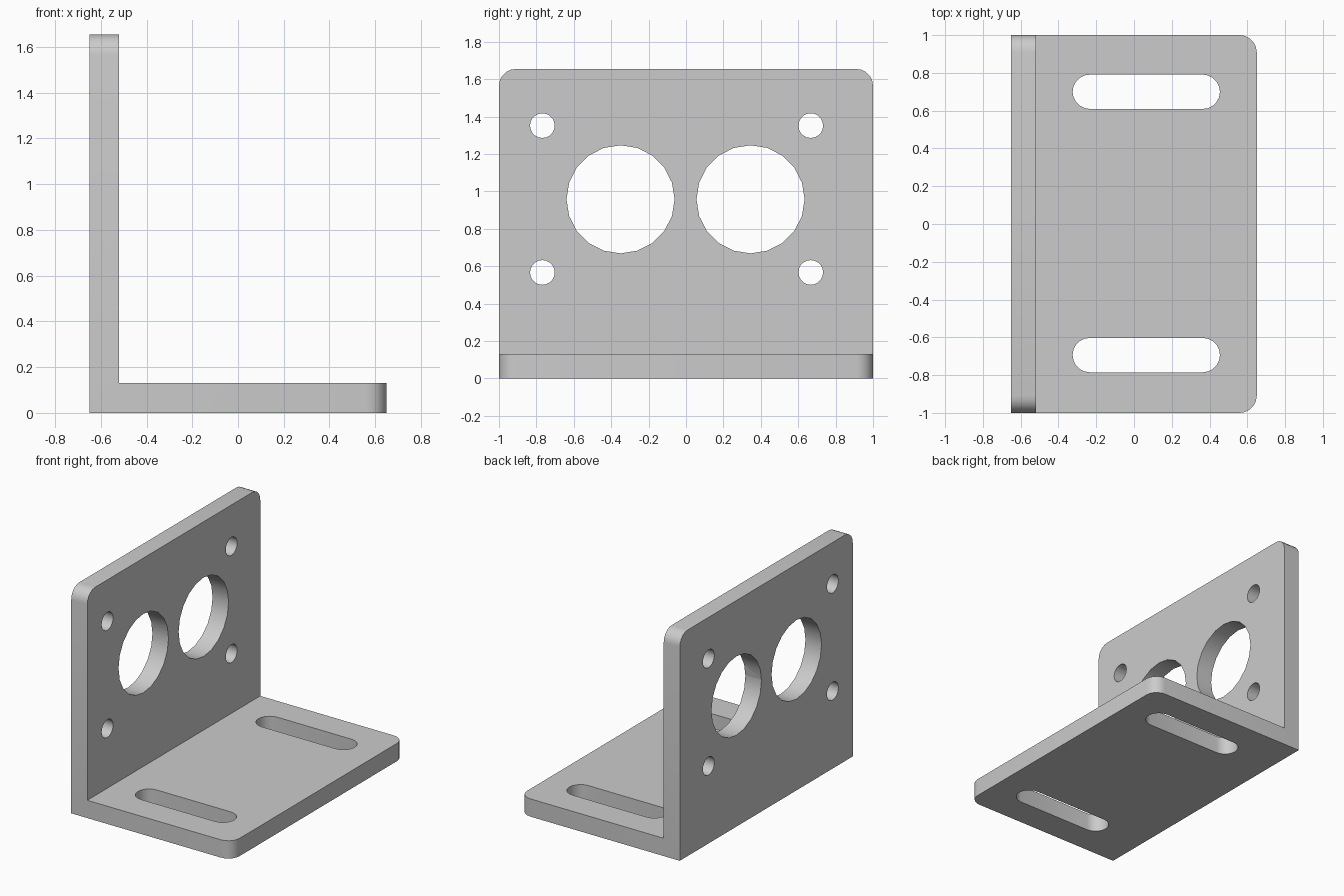
import bpy, bmesh, math
from mathutils import Vector

if "Cube" in bpy.data.objects:
    bpy.data.objects.remove(bpy.data.objects["Cube"], do_unlink=True)

HALF_W, HALF_D, HEIGHT, THICK = 0.65, 1.0, 1.655, 0.13
CORNER = 0.09

grey = bpy.data.materials.new("plain grey")
grey.use_nodes = True
colour = (0.6, 0.6, 0.6, 1)
grey.diffuse_color = colour
grey.node_tree.nodes["Principled BSDF"].inputs["Base Color"].default_value = colour


def prism(name, points, direction):
    """Extrude a closed outline along a direction into a solid object."""
    bm = bmesh.new()
    face = bm.faces.new([bm.verts.new(p) for p in points])
    grown = bmesh.ops.extrude_face_region(bm, geom=[face], use_keep_orig=True)
    verts = [g for g in grown["geom"] if isinstance(g, bmesh.types.BMVert)]
    bmesh.ops.translate(bm, vec=Vector(direction), verts=verts)
    bmesh.ops.recalc_face_normals(bm, faces=bm.faces)
    mesh = bpy.data.meshes.new(name)
    bm.to_mesh(mesh)
    bm.free()
    mesh.materials.append(grey)
    obj = bpy.data.objects.new(name, mesh)
    bpy.context.collection.objects.link(obj)
    return obj


def arc(radius, start, end, steps):
    angles = [start + (end - start) * i / steps for i in range(steps + 1)]
    return [(radius * math.cos(a), radius * math.sin(a)) for a in angles]


def round_hole(y, z, radius, sides):
    ring = arc(radius, 0, math.tau, sides)[:-1]
    points = [(-HALF_W - 0.1, y + a, z + b) for a, b in ring]
    return prism("hole_cutter", points, (THICK + 0.2, 0, 0))


def slot(x0, x1, y, radius):
    right = arc(radius, -math.pi / 2, math.pi / 2, 10)
    left = arc(radius, math.pi / 2, math.pi * 1.5, 10)
    points = [(x1 - radius + a, y + b, -0.1) for a, b in right]
    points += [(x0 + radius + a, y + b, -0.1) for a, b in left]
    return prism("slot_cutter", points, (0, 0, THICK + 0.2))


# L-shaped body
inner = -HALF_W + THICK
profile = [(-HALF_W, 0), (HALF_W, 0), (HALF_W, THICK),
           (inner, THICK), (inner, HEIGHT), (-HALF_W, HEIGHT)]
bracket = prism("angle_bracket", [(x, -HALF_D, z) for x, z in profile],
                (0, 2 * HALF_D, 0))

# Rounded free corners of both plates
bm = bmesh.new()
bm.from_mesh(bracket.data)


def is_free_corner(edge):
    a, b = (v.co for v in edge.verts)
    if abs(a.y - b.y) > 0.01:
        return False
    return min(a.z, b.z) > HEIGHT - 0.01 or min(a.x, b.x) > HALF_W - 0.01


bmesh.ops.bevel(bm, geom=[e for e in bm.edges if is_free_corner(e)],
                offset=CORNER, segments=5, profile=0.5, affect='EDGES')
bm.to_mesh(bracket.data)
bm.free()

# Two large openings, four screw holes, two adjustment slots
cutters = [round_hole(y, 0.958, 0.289, 20) for y in (-0.35, 0.345)]
cutters += [round_hole(y, z, 0.066, 20)
            for y in (-0.768, 0.667) for z in (0.567, 1.352)]
cutters += [slot(-0.325, 0.455, y, 0.091) for y in (-0.694, 0.70)]

bpy.context.view_layer.objects.active = bracket
bracket.select_set(True)
for cutter in cutters:
    cutter.hide_render = True
    cut = bracket.modifiers.new("cut", 'BOOLEAN')
    cut.operation, cut.solver, cut.object = 'DIFFERENCE', 'EXACT', cutter
    bpy.ops.object.modifier_apply(modifier=cut.name)
    bpy.data.objects.remove(cutter, do_unlink=True)

bpy.ops.object.shade_smooth_by_angle(angle=math.radians(30))
